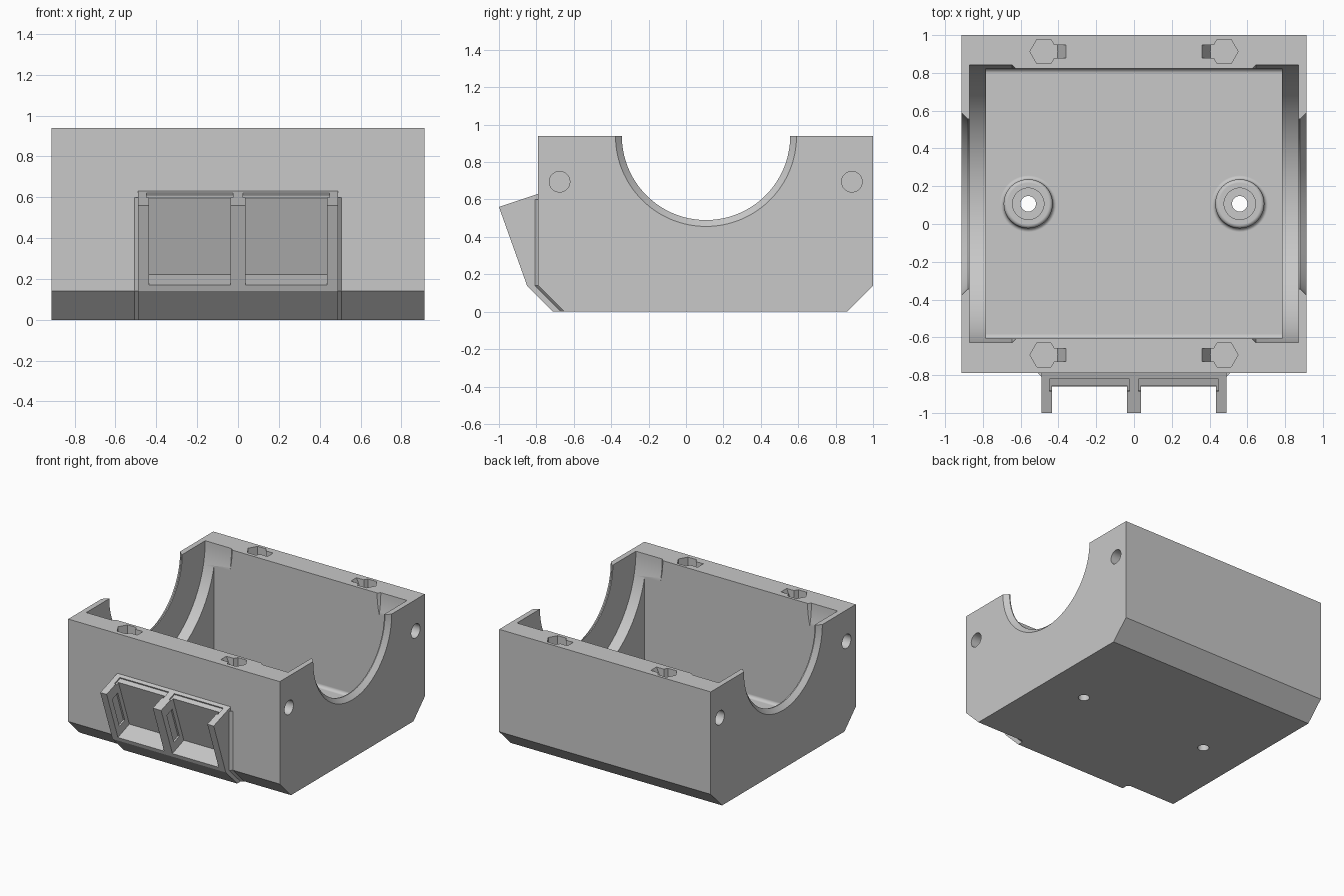
import bpy, bmesh, math
from mathutils import Matrix, Vector

cube = bpy.data.objects.get("Cube")
if cube:
    bpy.data.objects.remove(cube, do_unlink=True)

grey = bpy.data.materials.new("plain_grey")
grey.use_nodes = True
COLOUR = (0.58, 0.58, 0.58, 1)
grey.diffuse_color = COLOUR
grey.node_tree.nodes["Principled BSDF"].inputs["Base Color"].default_value = COLOUR

W, H = 0.914, 0.94          # half width and height of the housing
CY = 0.107                  # y of the bore axis


def finish(bm, name):
    bmesh.ops.recalc_face_normals(bm, faces=bm.faces)
    mesh = bpy.data.meshes.new(name)
    bm.to_mesh(mesh)
    bm.free()
    mesh.materials.append(grey)
    ob = bpy.data.objects.new(name, mesh)
    bpy.context.collection.objects.link(ob)
    return ob


def prism(name, points, start, direction):
    """Extrude a closed polygon of 3D points along a direction."""
    bm = bmesh.new()
    face = bm.faces.new([bm.verts.new(Vector(p) + Vector(start)) for p in points])
    out = bmesh.ops.extrude_face_region(bm, geom=[face])
    moved = [g for g in out["geom"] if isinstance(g, bmesh.types.BMVert)]
    bmesh.ops.translate(bm, verts=moved, vec=direction)
    return finish(bm, name)


def side_prism(name, yz, x0, x1):
    return prism(name, [(0, y, z) for y, z in yz], (x0, 0, 0), (x1 - x0, 0, 0))


def lathe(name, profile, centre, axis="Z", steps=48):
    """Solid of revolution from (radius, height) pairs."""
    bm = bmesh.new()
    rings = []
    for r, h in profile:
        rings.append([bm.verts.new((r * math.cos(k * math.tau / steps),
                                    r * math.sin(k * math.tau / steps), h))
                      for k in range(steps)])
    for a, b in zip(rings, rings[1:]):
        for k in range(steps):
            n = (k + 1) % steps
            bm.faces.new((a[k], a[n], b[n], b[k]))
    bm.faces.new(rings[0])
    bm.faces.new(rings[-1])
    if axis == "X":
        bm.transform(Matrix.Rotation(math.pi / 2, 4, "Y"))
    bm.transform(Matrix.Translation(centre))
    return finish(bm, name)


def combine(target, tool, operation="DIFFERENCE"):
    mod = target.modifiers.new("combine", "BOOLEAN")
    mod.operation, mod.solver, mod.object = operation, "EXACT", tool
    bpy.context.view_layer.objects.active = target
    bpy.ops.object.modifier_apply(modifier=mod.name)
    bpy.data.objects.remove(tool, do_unlink=True)


# Outer shell with chamfered lower edges
body = side_prism("lower_housing", [(-0.79, H), (-0.79, 0.14), (-0.65, 0),
                                    (0.86, 0), (1, 0.14), (1, H)], -W, W)

# Front holder for two switches, tilted back
holder = side_prism("switch_holder", [(-1, 0.56), (-0.85, 0.14), (-0.71, 0),
                                      (-0.63, 0), (-0.63, 0.3), (-0.7, 0.66)], -0.49, 0.49)
combine(body, holder, "UNION")

# Small fillets where the holder sides meet the housing
for s in (-1, 1):
    wedge = [(s * 0.47, -0.74, 0), (s * 0.47, -0.828, 0),
             (s * 0.49, -0.808, 0), (s * 0.508, -0.79, 0), (s * 0.508, -0.74, 0)]
    combine(body, prism("holder_fillet", wedge, (0, 0, 0.14), (0, 0, 0.46)), "UNION")
    combine(body, prism("holder_fillet", wedge, (0, 0, 0.14), (0, 0.14, -0.14)), "UNION")

# Main cavity with rounded floor edges
FLOOR, R = 0.075, 0.025
ANGLES = [i * math.pi / 12 for i in range(7)]
corner = [(R * (1 - math.cos(t)), R * (1 - math.sin(t))) for t in ANGLES]
front_curve = [(-0.607 + a, FLOOR + b) for a, b in corner]
back_curve = [(0.822 - a, FLOOR + b) for a, b in reversed(corner)]
cavity = side_prism("cavity_cutter", [(-0.607, 1.2)] + front_curve + back_curve
                    + [(0.822, 1.2)], -0.783, 0.783)
combine(body, cavity)

# Screw boss outline: filleted foot, short wall, rounded rim
foot = [(0.15 - 0.02 * math.sin(t), FLOOR + 0.02 * (1 - math.cos(t))) for t in ANGLES]
rim = [(0.11 + 0.02 * math.cos(t), 0.15 + 0.02 * math.sin(t)) for t in ANGLES]

for s in (-1, 1):
    # Round flange groove with tapered inner end, and chamfered bore in the end wall
    combine(body, lathe("groove_cutter", [(0.69, s * 0.601), (0.734, s * 0.645),
                                          (0.734, s * 0.872)], (0, CY, H), "X", 128))
    combine(body, lathe("bore_cutter", [(0.45, s * 0.7), (0.45, s * 0.88),
                                        (0.484, s * W), (0.484, s * 1.0)],
                        (0, CY, H), "X", 128))

    # Screw boss with counterbore and through hole
    combine(body, lathe("screw_boss", [(0.15, 0.04)] + foot + rim,
                        (s * 0.56, CY, 0)), "UNION")
    combine(body, lathe("counterbore_cutter", [(0.083, 0.12), (0.083, 0.4)],
                        (s * 0.56, CY, 0)))
    combine(body, lathe("screw_hole_cutter", [(0.041, -0.1), (0.041, 0.4)],
                        (s * 0.56, CY, 0)))

    for y_nut, y_hole in ((-0.693, -0.676), (0.913, 0.887)):
        # Hexagonal nut pocket with a sloping relief slot
        combine(body, lathe("nut_cutter", [(0.074, H - 0.1), (0.074, H + 0.1)],
                            (s * 0.477, y_nut, 0), steps=6))
        slot = [(s * 0.44, 0, H - 0.1), (s * 0.405, 0, H - 0.1), (s * 0.36, 0, H),
                (s * 0.36, 0, H + 0.1), (s * 0.44, 0, H + 0.1)]
        combine(body, prism("slot_cutter", slot, (0, y_nut - 0.035, 0), (0, 0.07, 0)))
        # Blind hole in the end wall
        combine(body, lathe("side_hole_cutter", [(0.055, s * 0.65), (0.055, s * 1.0)],
                            (0, y_hole, 0.695), "X"))


# Switch pockets, laid out along the tilted face (up, inward)
def tilted(a, b):
    return (-0.85 - 0.336 * a + 0.942 * b, 0.14 + 0.942 * a + 0.336 * b)


def tilted_box(name, a0, a1, b0, b1, x0, x1):
    return side_prism(name, [tilted(a0, b0), tilted(a1, b0),
                             tilted(a1, b1), tilted(a0, b1)], x0, x1)


for x0, x1 in ((-0.435, -0.036), (0.036, 0.435)):
    combine(body, tilted_box("pocket_cutter", 0.032, 0.6, -0.1, 0.15, x0, x1))
    # Shallow clip recesses in the pocket walls
    combine(body, tilted_box("clip_cutter", 0.1, 0.36, 0.045, 0.115,
                             x0 - 0.013, x1 + 0.013))
    # Shallow rebate along the top edge of the pocket
    combine(body, tilted_box("rebate_cutter", 0.432, 0.6, 0.12, 0.19,
                             x0 - 0.012, x1 + 0.012))

# Smooth the curves while keeping flat faces flat
bpy.ops.object.select_all(action="DESELECT")
body.select_set(True)
bpy.context.view_layer.objects.active = body
bpy.ops.object.shade_smooth_by_angle(angle=math.radians(25))
weighted = body.modifiers.new("flat_face_normals", "WEIGHTED_NORMAL")
weighted.keep_sharp = True
